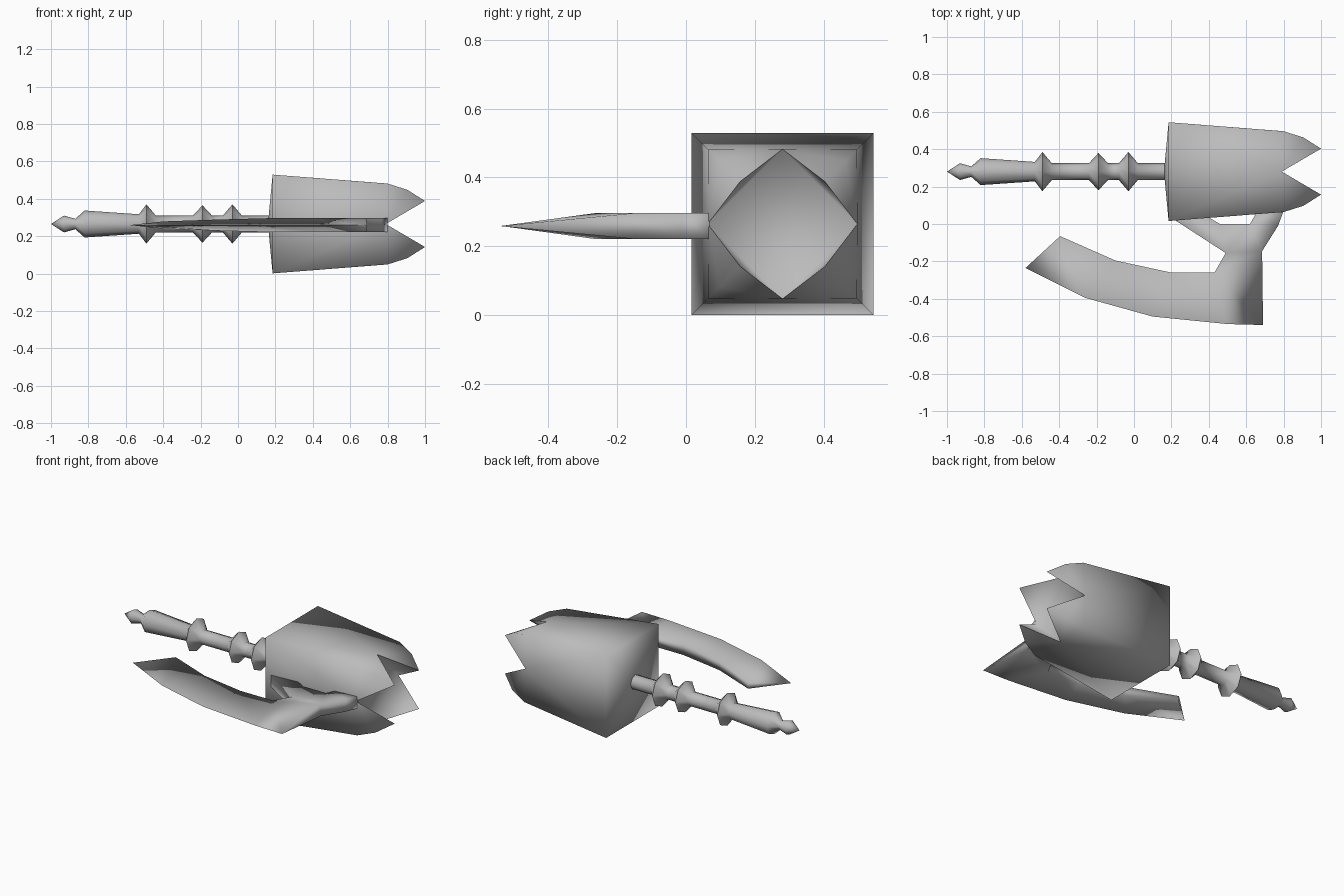
import bpy, bmesh, math

if "Cube" in bpy.data.objects:
    bpy.data.objects.remove(bpy.data.objects["Cube"])

grey = bpy.data.materials.new("steel_grey")
grey.diffuse_color = (0.5, 0.5, 0.5, 1)
grey.use_nodes = True
grey.node_tree.nodes["Principled BSDF"].inputs["Base Color"].default_value = grey.diffuse_color
CY, CZ = 0.28, 0.265   # weapon axis


def finish(name, bm, angle):
    bmesh.ops.remove_doubles(bm, verts=bm.verts, dist=1e-4)
    bmesh.ops.recalc_face_normals(bm, faces=bm.faces)
    me = bpy.data.meshes.new(name)
    bm.to_mesh(me)
    bm.free()
    me.materials.append(grey)
    ob = bpy.data.objects.new(name, me)
    bpy.context.collection.objects.link(ob)
    bpy.ops.object.select_all(action='DESELECT')
    bpy.context.view_layer.objects.active = ob
    ob.select_set(True)
    bpy.ops.object.shade_smooth_by_angle(angle=math.radians(angle))
    return ob


# Handle: turned shaft with a pointed pommel and three collars
profile = [(-1, 0), (-.93, .045), (-.87, .028), (-.82, .072), (-.53, .052),
           (-.49, .105), (-.44, .046), (-.24, .046), (-.19, .1), (-.14, .046),
           (-.08, .046), (-.03, .105), (.02, .046), (.2, .046)]
bm = bmesh.new()
rings = []
for x, r in profile:
    rings.append([bm.verts.new((x, CY + r * math.cos(i * math.pi / 4),
                                CZ + r * math.sin(i * math.pi / 4))) for i in range(8)])
for a, b in zip(rings, rings[1:]):
    for i in range(8):
        j = (i + 1) % 8
        bm.faces.new((a[i], a[j], b[j], b[i]))
bm.faces.new(rings[-1])
bmesh.ops.dissolve_degenerate(bm, dist=1e-5, edges=bm.edges)
finish("handle", bm, 60)

# Head: tapered square block with a shallow rear point and four corner prongs
bm = bmesh.new()


def vert(x, a, b, k):
    for _ in range(k):
        a, b = -b, a
    return bm.verts.new((x, CY + a, CZ + b))


rear = bm.verts.new((.16, CY, CZ))
base = [vert(.185, .264, .264, k) for k in range(4)]
corner = [vert(.8, .216, .216, k) for k in range(4)]
bend = [vert(.905, .183, .183, k) for k in range(4)]
tip = [vert(1, .123, .123, k) for k in range(4)]
notch = [vert(.79, 0, .217, k) for k in range(4)]   # between prong k and k+1
for k in range(4):
    n = (k + 1) % 4
    bm.faces.new((rear, base[k], base[n]))
    bm.faces.new((base[k], base[n], notch[k]))
    bm.faces.new((base[k], corner[k], notch[k]))
    bm.faces.new((base[n], corner[n], notch[k]))
    for p in (k, n):
        bm.faces.new((corner[p], bend[p], notch[k]))
        bm.faces.new((bend[p], tip[p], notch[k]))
    bm.faces.new((notch[k - 1], tip[k], notch[k]))
bm.faces.new(notch)
finish("head", bm, 100)

# Blade: thick inner edge, sharp outer edge, forked bracket into the head
T = .038
pts = [(-.395, -.065, .02), (-.1, -.195, .03), (.2, -.26, T), (.43, -.26, T),
       (.49, -.155, T), (.685, -.145, T), (.69, -.54, 0), (.5, -.535, 0),
       (.1, -.495, 0), (-.26, -.395, 0), (-.58, -.235, 0),
       (.46, 0, T), (.62, 0, T), (.22, .02, T), (.34, .07, T),
       (.77, -.01, T), (.8, .07, T), (.66, .07, T)]
faces = [(0, 10, 9, 1), (1, 9, 8, 2), (2, 8, 7, 3), (3, 7, 6, 5), (3, 5, 4),
         (4, 5, 12, 11), (4, 11, 14, 13), (5, 15, 12), (15, 16, 17, 12)]
bm = bmesh.new()
top = [bm.verts.new((x, y, .259 + h)) for x, y, h in pts]
low = [bm.verts.new((x, y, .259 - h)) for x, y, h in pts]
for f in faces:
    bm.faces.new([top[i] for i in f])
    bm.faces.new([low[i] for i in reversed(f)])
pairs = [(f[i - 1], f[i]) for f in faces for i in range(len(f))]
for a, b in pairs:
    if (b, a) not in pairs and pts[a][2] + pts[b][2] > 0:
        loop = [top[a], low[a], low[b], top[b]]
        if pts[a][2] == 0:
            loop.remove(low[a])
        if pts[b][2] == 0:
            loop.remove(low[b])
        if pts[a][2] == 0 or pts[b][2] == 0:
            # single sharp corner shared by both sides
            bmesh.ops.pointmerge(bm, verts=[], merge_co=(0, 0, 0))
        bm.faces.new(loop)
finish("blade", bm, 100)
